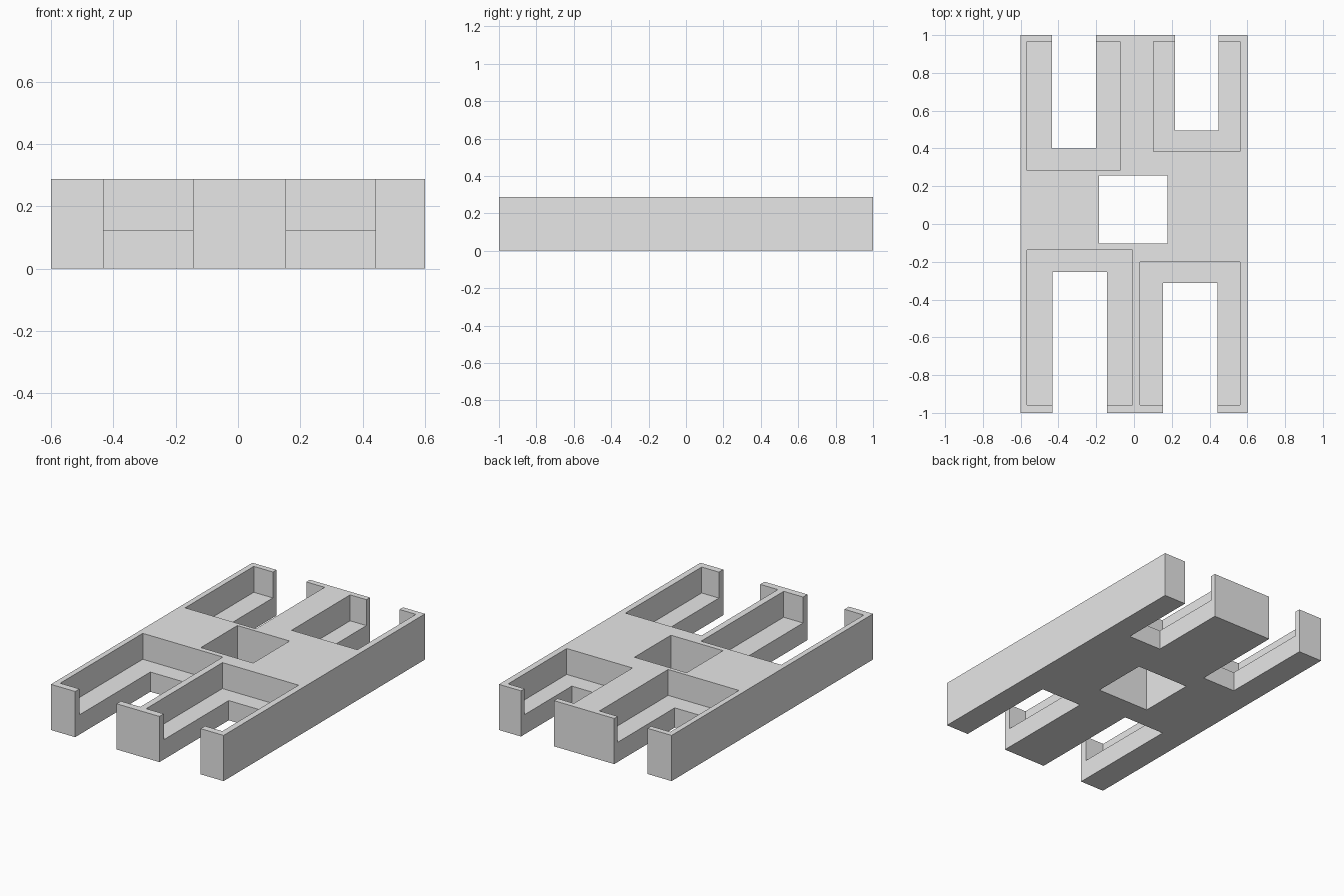
import bpy
import bmesh
from mathutils import Matrix, Vector

default = bpy.data.objects.get("Cube")
if default:
    bpy.data.objects.remove(default, do_unlink=True)

HEIGHT = 0.287
FLOOR = 0.124   # height of the pocket floors
OVER = 0.1      # how far cutters pass beyond the block

grey = bpy.data.materials.new("light grey")
grey.use_nodes = True
grey.diffuse_color = (0.8, 0.8, 0.8, 1)
grey.node_tree.nodes["Principled BSDF"].inputs["Base Color"].default_value = (0.8, 0.8, 0.8, 1)


def box(name, x, y, z):
    """Box object spanning the given (low, high) ranges."""
    low, high = (Vector(corner) for corner in zip(x, y, z))
    bm = bmesh.new()
    place = Matrix.Translation((low + high) / 2) @ Matrix.Diagonal((*(high - low), 1))
    bmesh.ops.create_cube(bm, size=1, matrix=place)
    mesh = bpy.data.meshes.new(name)
    bm.to_mesh(mesh)
    bm.free()
    mesh.materials.append(grey)
    obj = bpy.data.objects.new(name, mesh)
    bpy.context.collection.objects.link(obj)
    return obj


def cut(target, name, x, y, z):
    """Subtract a box from the target and discard the cutter."""
    cutter = box(name, x, y, z)
    cutter.hide_render = True
    mod = target.modifiers.new(name, 'BOOLEAN')
    mod.operation = 'DIFFERENCE'
    mod.solver = 'EXACT'
    mod.object = cutter
    bpy.context.view_layer.objects.active = target
    bpy.ops.object.modifier_apply(modifier=mod.name)
    bpy.data.objects.remove(cutter, do_unlink=True)


# Solid tray block
tray = box("tray_block", (-0.6, 0.6), (-1, 1), (0, HEIGHT))
through = (-OVER, HEIGHT + OVER)
recess = (FLOOR, HEIGHT + OVER)

# Central square hole
cut(tray, "centre_hole", (-0.185, 0.178), (-0.104, 0.258), through)

# Corner bays: pocket x and y ranges, slot x range, inner end of the slot
bays = {
    "back_right": ((-0.566, -0.074), (0.283, 0.965), (-0.433, -0.201), 0.399),
    "back_left": ((0.104, 0.561), (0.383, 0.965), (0.217, 0.447), 0.495),
    "front_right": ((-0.566, -0.009), (-0.957, -0.137), (-0.432, -0.144), -0.253),
    "front_left": ((0.032, 0.561), (-0.957, -0.2), (0.154, 0.441), -0.312),
}
for name, (pocket_x, pocket_y, slot_x, slot_end) in bays.items():
    cut(tray, name + "_pocket", pocket_x, pocket_y, recess)
    outside = 1 + OVER if slot_end > 0 else -1 - OVER
    cut(tray, name + "_slot", slot_x, sorted((slot_end, outside)), through)
